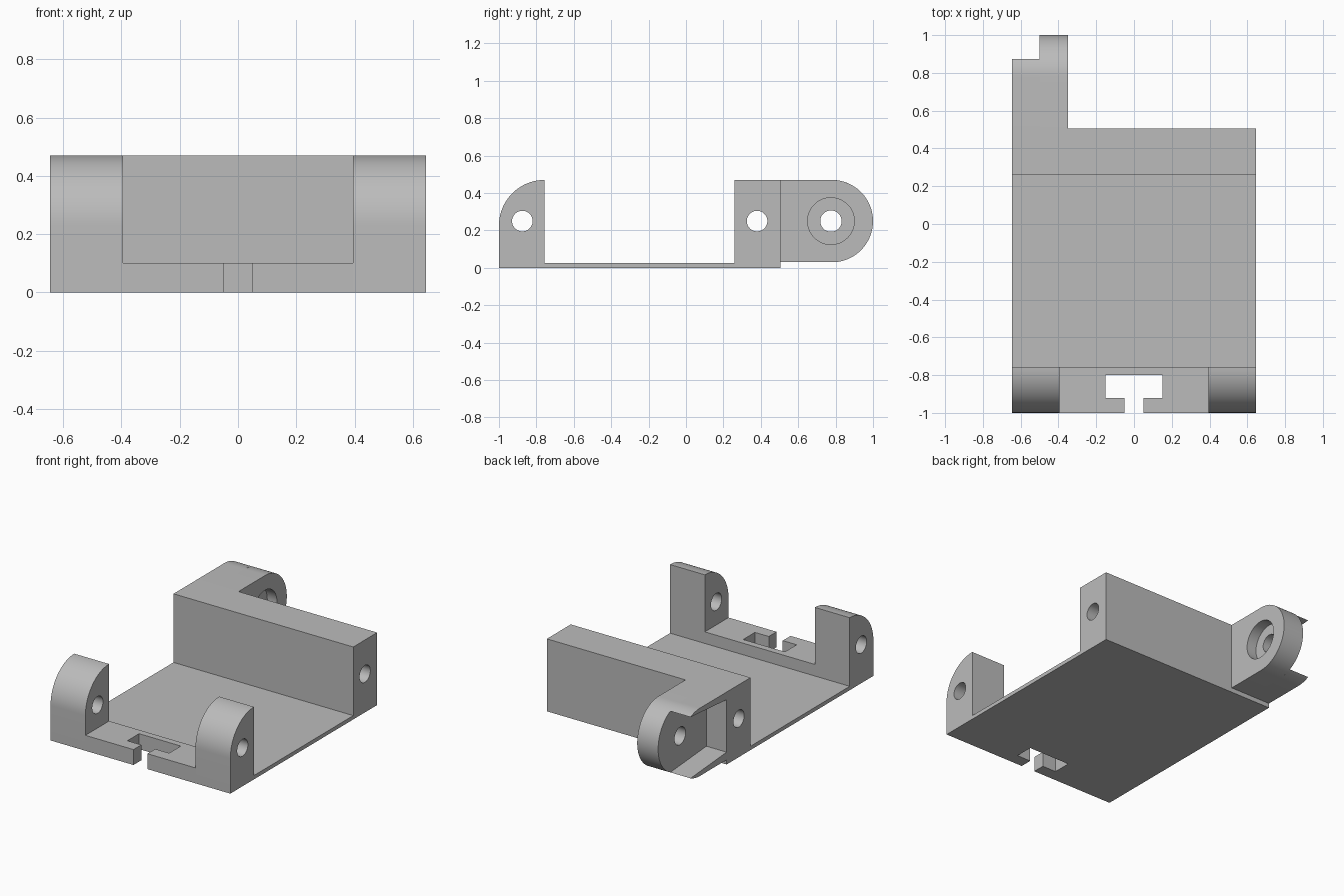
import bpy, bmesh
from math import sin, cos, pi, radians
from mathutils import Matrix

cube = bpy.data.objects.get("Cube")
if cube:
    bpy.data.objects.remove(cube)

grey = bpy.data.materials.new("plain grey")
grey.use_nodes = True
GREY = (0.5, 0.5, 0.5, 1)
grey.diffuse_color = GREY
grey.node_tree.nodes["Principled BSDF"].inputs["Base Color"].default_value = GREY

HALF_W = 0.645     # half width of the bracket
TOP = 0.47         # height of block, ears and arm
MID = 0.25         # height of every hole axis
EAR_IN = 0.395     # inner face of the front ears
LIP_Y = -0.757     # back of the front lip
BLOCK_Y = (0.26, 0.505)
ARM_X = (-0.645, -0.5, -0.35)


def link(name, bm):
    bmesh.ops.recalc_face_normals(bm, faces=bm.faces)
    mesh = bpy.data.meshes.new(name)
    bm.to_mesh(mesh)
    bm.free()
    mesh.materials.append(grey)
    obj = bpy.data.objects.new(name, mesh)
    bpy.context.collection.objects.link(obj)
    return obj


def extrude(name, points, a, b, axis):
    """Extrude a profile: (y, z) points along x, or (x, y) points along z."""
    bm = bmesh.new()
    place = (lambda p: (a, *p)) if axis == "x" else (lambda p: (*p, a))
    face = bm.faces.new([bm.verts.new(place(p)) for p in points])
    out = bmesh.ops.extrude_face_region(bm, geom=[face])
    moved = [v for v in out["geom"] if isinstance(v, bmesh.types.BMVert)]
    shift = (b - a, 0, 0) if axis == "x" else (0, 0, b - a)
    bmesh.ops.translate(bm, verts=moved, vec=shift)
    return link(name, bm)


def rect(a0, b0, a1, b1):
    return [(a0, b0), (a1, b0), (a1, b1), (a0, b1)]


def arc(cy, cz, r, start, end, steps):
    angles = [radians(start + (end - start) * i / steps) for i in range(steps + 1)]
    return [(cy + r * cos(t), cz + r * sin(t)) for t in angles]


def bore(obj, y, radius, x0, x1):
    """Cut a round hole along x between x0 and x1."""
    bm = bmesh.new()
    turn = Matrix.Translation(((x0 + x1) / 2, y, MID)) @ Matrix.Rotation(pi / 2, 4, "Y")
    bmesh.ops.create_cone(bm, cap_ends=True, segments=48, radius1=radius,
                          radius2=radius, depth=x1 - x0, matrix=turn)
    cutter = link("hole_cutter", bm)
    cutter.hide_render = True
    mod = obj.modifiers.new("hole", "BOOLEAN")
    mod.operation, mod.solver, mod.object = "DIFFERENCE", "EXACT", cutter
    bpy.context.view_layer.objects.active = obj
    bpy.ops.object.modifier_apply(modifier=mod.name)
    bpy.data.objects.remove(cutter)


# Thin floor
parts = [extrude("floor_plate", rect(-HALF_W, LIP_Y, HALF_W, BLOCK_Y[0]), 0, 0.025, "z")]

# Front lip with a T-shaped slot
half = [(0.05, -1), (EAR_IN, -1), (EAR_IN, LIP_Y)]
slot = [(0.15, -0.8), (0.15, -0.92), (0.05, -0.92)]
lip = half + [(-x, y) for x, y in reversed(half)]
lip += [(-x, y) for x, y in reversed(slot)] + slot
parts.append(extrude("front_lip", lip, 0, 0.1, "z"))

# Rounded front ears
r = 1 + LIP_Y
ear_profile = [(LIP_Y, 0)] + arc(LIP_Y, TOP - r, r, 90, 180, 20) + [(-1, 0)]
for side, x0, x1 in (("left", EAR_IN, HALF_W), ("right", -HALF_W, -EAR_IN)):
    ear = extrude(side + "_front_ear", ear_profile, x0, x1, "x")
    bore(ear, -0.875, 0.055, x0 - 0.1, x1 + 0.1)
    parts.append(ear)

# Rear block with a hole along its full width
block = extrude("rear_block", rect(BLOCK_Y[0], 0, BLOCK_Y[1], TOP), -HALF_W, HALF_W, "x")
bore(block, 0.38, 0.055, -1, 1)
parts.append(block)

# Rear arm with rounded end, through hole and counterbore
R = TOP - MID
back = BLOCK_Y[1]
arm_profile = [(back, MID - R)] + arc(1 - R, MID, R, -90, 90, 40) + [(back, TOP)]
arm = extrude("rear_arm", arm_profile, ARM_X[1], ARM_X[2], "x")
bore(arm, 0.775, 0.125, ARM_X[2] - 0.07, ARM_X[2] + 0.1)
bore(arm, 0.775, 0.057, ARM_X[1] - 0.1, ARM_X[2] + 0.1)
parts.append(arm)

# Tapered ribs above and below the pocket beside the arm
rib = [(back, 0.42), (back, TOP)] + arc(1 - R, MID, R, 90, 64.5, 8)
parts.append(extrude("upper_rib", rib, ARM_X[0], ARM_X[1], "x"))
parts.append(extrude("lower_rib", [(y, 2 * MID - z) for y, z in rib],
                     ARM_X[0], ARM_X[1], "x"))

# Smooth the rounds, keep edges sharp
bpy.ops.object.select_all(action="DESELECT")
for p in parts:
    p.select_set(True)
bpy.context.view_layer.objects.active = parts[0]
bpy.ops.object.shade_smooth_by_angle(angle=radians(30))
